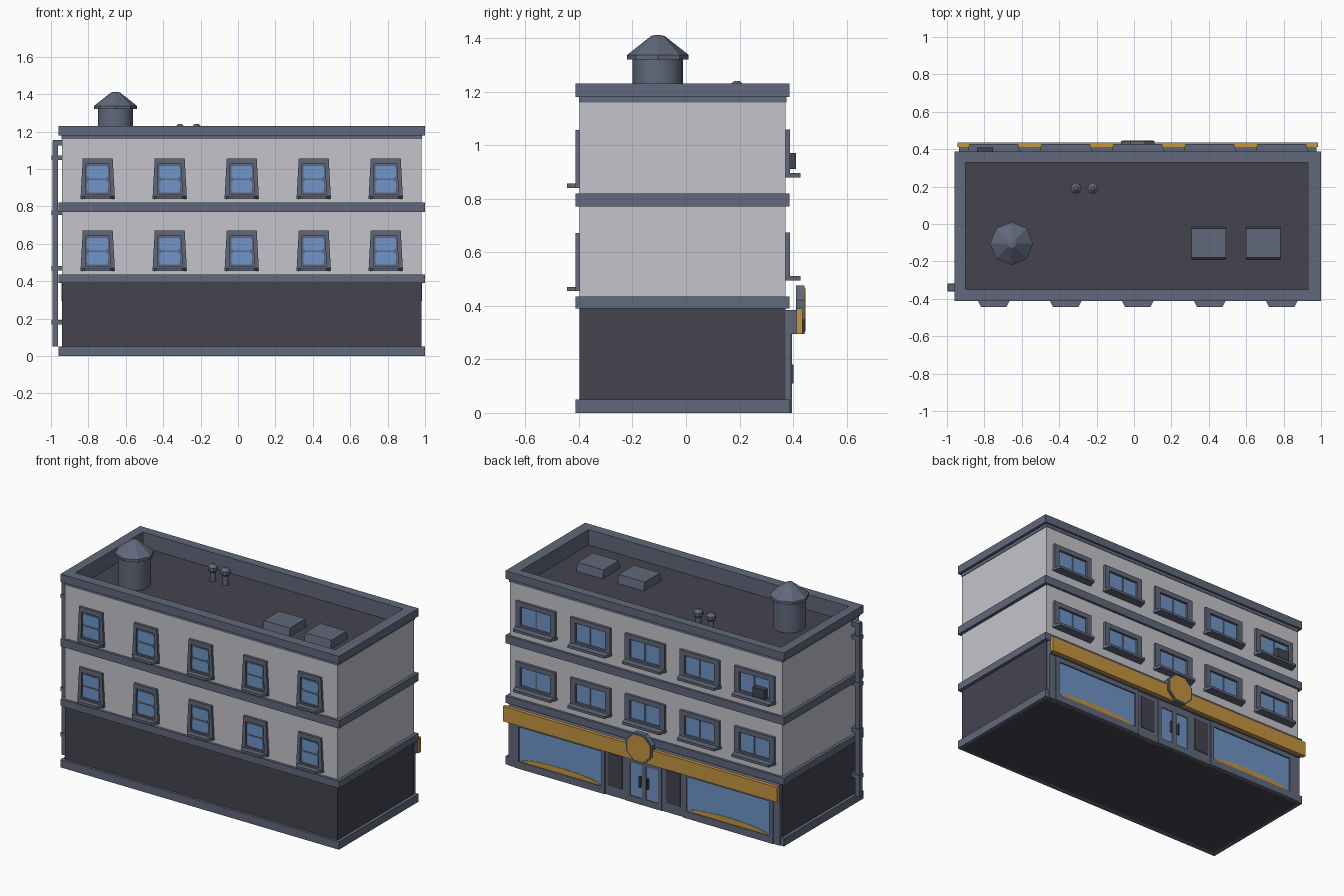
import bpy, bmesh, math
from mathutils import Vector

cube = bpy.data.objects.get("Cube")
if cube:
    bpy.data.objects.remove(cube, do_unlink=True)


def material(name, rgb):
    m = bpy.data.materials.new(name)
    m.use_nodes = True
    m.diffuse_color = (*rgb, 1)
    node = next(n for n in m.node_tree.nodes if n.type == 'BSDF_PRINCIPLED')
    node.inputs["Base Color"].default_value = (*rgb, 1)
    return m


SLATE = material("slate_trim", (0.12, 0.14, 0.20))
WALL = material("pale_wall", (0.55, 0.55, 0.60))
DARK = material("charcoal", (0.06, 0.057, 0.078))
GLASS = material("blue_glass", (0.16, 0.30, 0.57))
GOLD = material("gold", (0.56, 0.30, 0.055))


def finish(name, bm, mat, smooth=False):
    bmesh.ops.recalc_face_normals(bm, faces=bm.faces)
    me = bpy.data.meshes.new(name)
    bm.to_mesh(me)
    bm.free()
    me.materials.append(mat)
    ob = bpy.data.objects.new(name, me)
    bpy.context.collection.objects.link(ob)
    if smooth:
        bpy.ops.object.select_all(action='DESELECT')
        ob.select_set(True)
        bpy.context.view_layer.objects.active = ob
        bpy.ops.object.shade_smooth_by_angle(angle=math.radians(40))
    return ob


def place(p, d, axis):
    return Vector((p[0], d, p[1])) if axis == 'y' else Vector((p[0], p[1], d))


def rect(x0, x1, v0, v1):
    return [(x0, v0), (x1, v0), (x1, v1), (x0, v1)]


def trapezoid(cx, bottom, top, v0, v1):
    return [(cx - bottom, v0), (cx + bottom, v0), (cx + top, v1), (cx - top, v1)]


def clipped(x0, x1, v0, v1, c):
    return [(x0 + c, v0), (x1 - c, v0), (x1, v0 + c), (x1, v1 - c),
            (x1 - c, v1), (x0 + c, v1), (x0, v1 - c), (x0, v0 + c)]


def prism(name, pts, d0, d1, mat, axis='y'):
    # Outline extruded along an axis
    bm = bmesh.new()
    a = [bm.verts.new(place(p, d0, axis)) for p in pts]
    b = [bm.verts.new(place(p, d1, axis)) for p in pts]
    bm.faces.new(a)
    bm.faces.new(b)
    for i in range(len(pts)):
        j = (i + 1) % len(pts)
        bm.faces.new((a[i], a[j], b[j], b[i]))
    return finish(name, bm, mat)


def ring(name, outer, inner, d0, d1, mat, axis='y'):
    # Outline with a matching hole, extruded along an axis
    bm = bmesh.new()
    loops = [[bm.verts.new(place(p, d, axis)) for p in pts]
             for pts, d in ((outer, d0), (outer, d1), (inner, d1), (inner, d0))]
    n = len(outer)
    for k in range(4):
        a, b = loops[k], loops[(k + 1) % 4]
        for i in range(n):
            j = (i + 1) % n
            bm.faces.new((a[i], a[j], b[j], b[i]))
    return finish(name, bm, mat)


def lathe(name, x, y, profile, sides, mat, smooth=False):
    # Stack of (radius, height) rings
    bm = bmesh.new()
    rows = [[bm.verts.new((x + r * math.sin(math.tau * i / sides),
                           y + r * math.cos(math.tau * i / sides), z))
             for i in range(sides)] for r, z in profile]
    for a, b in zip(rows, rows[1:]):
        for i in range(sides):
            j = (i + 1) % sides
            bm.faces.new((a[i], a[j], b[j], b[i]))
    bm.faces.new(rows[0])
    bm.faces.new(rows[-1])
    return finish(name, bm, mat, smooth)


# Main volumes
BODY = rect(-0.94, 0.98, -0.397, 0.372)
LEDGE = rect(-0.96, 1.0, -0.413, 0.387)
INSIDE = rect(-0.90, 0.93, -0.35, 0.33)
prism("ground_floor", BODY, 0.0, 0.41, DARK, 'z')
prism("upper_floors", BODY, 0.41, 1.12, WALL, 'z')
prism("roof_floor", INSIDE, 1.12, 1.132, DARK, 'z')
ring("upper_wall_rim", BODY, rect(-0.91, 0.94, -0.36, 0.34), 1.12, 1.16, WALL, 'z')
ring("cornice_strip", rect(-0.943, 0.983, -0.4, 0.375), INSIDE, 1.16, 1.18, SLATE, 'z')
ring("parapet_lining", rect(-0.92, 0.95, -0.37, 0.35), INSIDE, 1.12, 1.19, SLATE, 'z')
ring("parapet", LEDGE, INSIDE, 1.18, 1.23, SLATE, 'z')
for label, z0, z1 in (("lower", 0.39, 0.435), ("upper", 0.77, 0.82)):
    prism(label + "_ledge", LEDGE, z0, z1, SLATE, 'z')
ring("plinth", LEDGE, rect(-0.93, 0.97, -0.38, 0.36), 0.0, 0.05, SLATE, 'z')

# Windows on both long sides
COLUMNS = [0.02 + 0.385 * i for i in range(-2, 3)]
for base in (0.455, 0.84):
    for cx in COLUMNS:
        prism("front_sash", rect(cx - 0.07, cx + 0.07, base + 0.02, base + 0.19),
              -0.39, -0.401, SLATE)
        ring("front_window_frame", trapezoid(cx, 0.092, 0.08, base, base + 0.217),
             trapezoid(cx, 0.066, 0.062, base + 0.025, base + 0.187), -0.39, -0.412, SLATE)
        for z in (base + 0.034, base + 0.11):
            prism("front_pane", clipped(cx - 0.056, cx + 0.056, z, z + 0.066, 0.012),
                  -0.39, -0.405, GLASS)
        sill = [(cx - 0.095, -0.39), (cx + 0.095, -0.39),
                (cx + 0.068, -0.445), (cx - 0.068, -0.445)]
        prism("front_sill", sill, base, base + 0.016, SLATE, 'z')

        low = base + 0.04
        prism("back_sash", rect(cx - 0.12, cx + 0.12, low + 0.02, low + 0.15),
              0.36, 0.374, SLATE)
        ring("back_window_frame", rect(cx - 0.14, cx + 0.14, low, low + 0.178),
             rect(cx - 0.105, cx + 0.105, low + 0.028, low + 0.148), 0.36, 0.388, SLATE)
        for x0, x1 in ((cx - 0.098, cx - 0.006), (cx + 0.006, cx + 0.098)):
            prism("back_pane", rect(x0, x1, low + 0.035, low + 0.142), 0.36, 0.378, GLASS)
        sill = [(cx - 0.148, 0.36), (cx + 0.148, 0.36),
                (cx + 0.13, 0.427), (cx - 0.13, 0.427)]
        prism("back_sill", sill, low, low + 0.016, SLATE, 'z')
prism("air_conditioner", rect(-0.84, -0.755, 0.91, 0.97), 0.37, 0.41, DARK)

# Shopfront: sign board and round plaque
prism("sign_backing", rect(-0.935, 0.975, 0.295, 0.385), 0.36, 0.412, SLATE)
prism("sign_board", rect(-0.945, 0.985, 0.295, 0.39), 0.412, 0.435, GOLD)
for name, r, d0, d1, mat in (("plaque_rim", 0.098, 0.41, 0.443, SLATE),
                             ("plaque_face", 0.087, 0.443, 0.447, GOLD)):
    pts = [(0.02 + r * math.sin(math.tau * (i + 0.5) / 8),
            0.385 + r * math.cos(math.tau * (i + 0.5) / 8)) for i in range(8)]
    prism(name, pts, d0, d1, mat)

# Shopfront: mirrored display windows, pilasters and doors
for s in (-1, 1):
    def span(a, b, z0, z1):
        return rect(0.02 + s * a, 0.02 + s * b, z0, z1)

    prism("display_glass", span(0.30, 0.89, 0.045, 0.265), 0.36, 0.388, GLASS)
    ring("display_frame", span(0.275, 0.91, 0.0, 0.295), span(0.30, 0.88, 0.045, 0.265),
         0.36, 0.396, SLATE)
    mid = 0.02 + s * 0.59
    mound = [(mid + 0.28 * math.cos(math.pi * i / 12),
              0.045 + 0.035 * math.sin(math.pi * i / 12)) for i in range(13)]
    prism("display_swag", mound, 0.386, 0.391, GOLD)
    prism("corner_pilaster", span(0.905, 0.955, 0.0, 0.295), 0.36, 0.392, SLATE)
    prism("door_pilaster", span(0.125, 0.28, 0.0, 0.295), 0.36, 0.39, SLATE)
    prism("pilaster_panel", span(0.155, 0.255, 0.06, 0.27), 0.36, 0.394, DARK)
    ring("door_leaf", span(0.0, 0.125, 0.0, 0.295), span(0.015, 0.1, 0.04, 0.25),
         0.36, 0.394, SLATE)
    prism("door_glass", span(0.015, 0.1, 0.04, 0.25), 0.36, 0.388, GLASS)
    prism("door_handle", span(0.022, 0.032, 0.11, 0.18), 0.385, 0.402, DARK)

# Rooftop: water tank, vents and hatches
lathe("tank_body", -0.655, -0.105, [(0.094, 1.13), (0.094, 1.325)], 20, SLATE, True)
lathe("tank_roof", -0.655, -0.105,
      [(0.115, 1.32), (0.115, 1.337), (0.025, 1.408), (0.004, 1.412)], 8, SLATE)
for x in (-0.31, -0.22):
    lathe("vent_stem", x, 0.19, [(0.018, 1.13), (0.018, 1.21)], 10, SLATE, True)
    lathe("vent_cap", x, 0.19,
          [(0.02, 1.19), (0.029, 1.2), (0.029, 1.222), (0.01, 1.24)], 8, SLATE)
for cx in (0.4, 0.69):
    hatch = prism("roof_hatch", rect(cx - 0.092, cx + 0.092, -0.19, -0.015),
                  1.13, 1.185, SLATE, 'z')
    for v in hatch.data.vertices:
        if v.co.z > 1.15:
            v.co.y += 0.01 if v.co.y < -0.1 else -0.01

# Drainpipe with clamps and top elbow
prism("drainpipe", rect(-0.992, -0.962, 0.05, 1.15), -0.355, -0.325, SLATE)
prism("drainpipe_elbow", rect(-0.99, -0.93, 1.125, 1.155), -0.357, -0.323, SLATE)
for z in (0.18, 0.47, 0.765, 1.06):
    prism("pipe_clamp", rect(-0.998, -0.93, z - 0.012, z + 0.012), -0.361, -0.319, SLATE)
